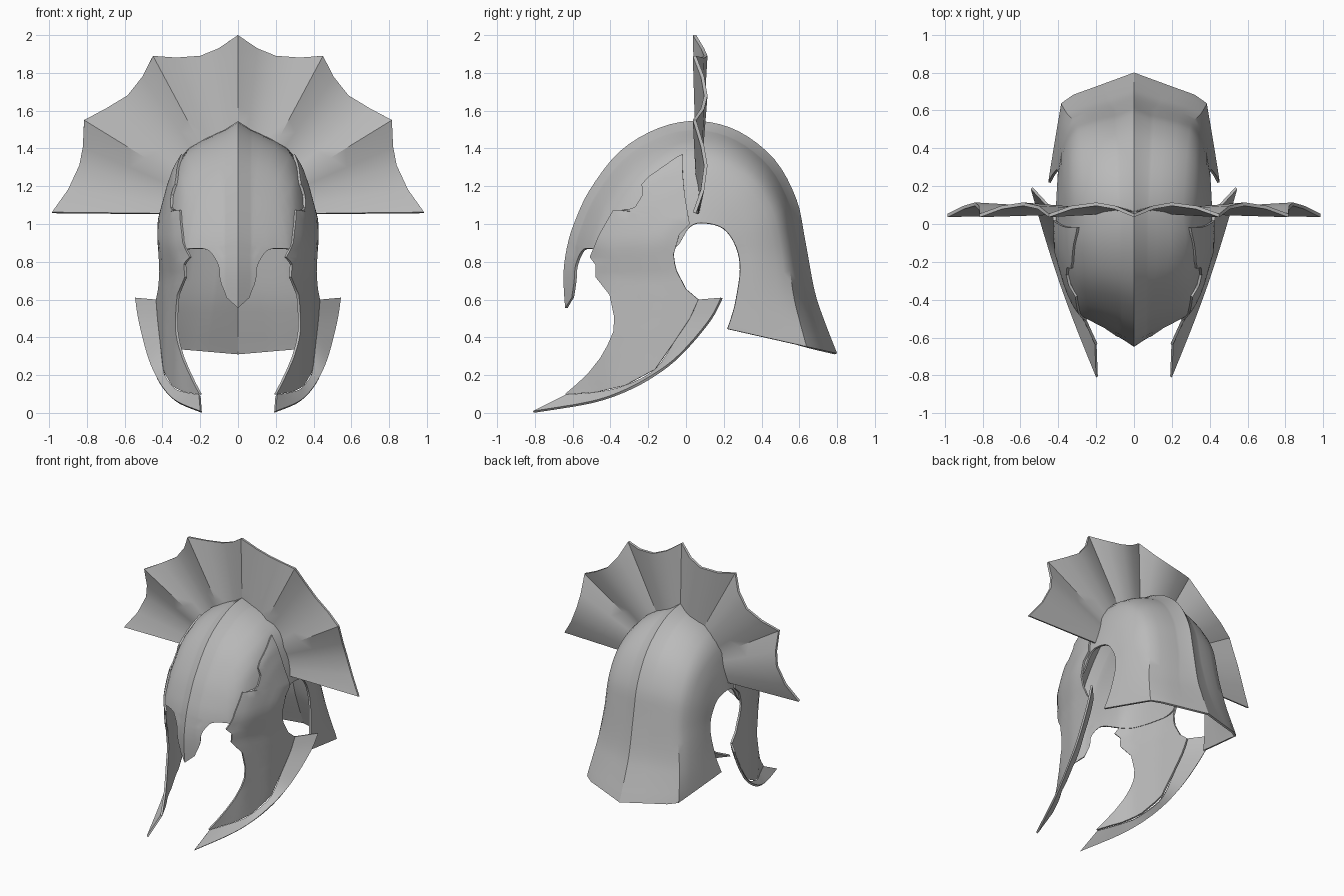
import bpy
import bmesh
import math
from mathutils import Vector

if "Cube" in bpy.data.objects:
    bpy.data.objects.remove(bpy.data.objects["Cube"])

steel = bpy.data.materials.new("steel_grey")
steel.use_nodes = True
GREY = (0.5, 0.5, 0.5, 1)
steel.diffuse_color = GREY
steel.node_tree.nodes["Principled BSDF"].inputs["Base Color"].default_value = GREY


def clamp(v):
    return max(0.0, min(1.0, v))


def interp(table, v):
    """Piecewise linear lookup in a sorted list of (key, value)."""
    if v <= table[0][0]:
        return table[0][1]
    for (a, p), (b, q) in zip(table, table[1:]):
        if v <= b:
            return p + (q - p) * (v - a) / max(b - a, 1e-9)
    return table[-1][1]


def resample(points, n, smooth):
    """Subdivide a path, optionally as a Catmull-Rom curve."""
    pts = [Vector(p) for p in points]
    out = []
    for i in range(len(pts) - 1):
        a, b = pts[i], pts[i + 1]
        p, q = pts[max(i - 1, 0)], pts[min(i + 2, len(pts) - 1)]
        for k in range(n):
            t = k / n
            v = a.lerp(b, t)
            if smooth:
                v = 0.5 * (2 * a + (b - p) * t + (2 * p - 5 * a + 4 * b - q) * t * t
                           + (3 * a - p - 3 * b + q) * t ** 3)
            out.append(v)
    return out + [pts[-1]]


def sheet(name, rows, axis, thickness, offset):
    """Plate from a grid of points facing along axis, mirrored and thickened."""
    bm = bmesh.new()
    grid = [[bm.verts.new(p) for p in row] for row in rows]
    for r, s in zip(grid, grid[1:]):
        for i in range(len(r) - 1):
            bm.faces.new((r[i], r[i + 1], s[i + 1], s[i]))
    bm.normal_update()
    if sum(f.normal.dot(axis) * f.calc_area() for f in bm.faces) < 0:
        bmesh.ops.reverse_faces(bm, faces=bm.faces[:])
    mesh = bpy.data.meshes.new(name)
    bm.to_mesh(mesh)
    bm.free()
    mesh.materials.append(steel)
    ob = bpy.data.objects.new(name, mesh)
    bpy.context.collection.objects.link(ob)
    bpy.ops.object.select_all(action="DESELECT")
    ob.select_set(True)
    bpy.context.view_layer.objects.active = ob
    mirror = ob.modifiers.new("mirror", "MIRROR")
    mirror.merge_threshold = 0.0005
    solid = ob.modifiers.new("thickness", "SOLIDIFY")
    solid.thickness = thickness
    solid.offset = offset
    for m in ("mirror", "thickness"):
        bpy.ops.object.modifier_apply(modifier=m)
    bpy.ops.object.shade_smooth_by_angle(angle=math.radians(32))
    return ob


# Dome ribs: centre line (y, z) paired with the opening edge (y, z)
ribs = resample([
    (-.64, .555, -.605, .61), (-.648, .68, -.592, .70), (-.645, .785, -.585, .78),
    (-.625, .90, -.55, .86), (-.59, 1.01, -.50, .87), (-.51, 1.18, -.40, .85),
    (-.35, 1.385, -.2, .85), (-.14, 1.51, -.06, .87), (.07, 1.545, .02, .985),
    (.28, 1.49, .1, 1.005), (.47, 1.34, .2, .975), (.585, 1.13, .265, .88),
    (.63, .92, .287, .76), (.68, .65, .265, .6), (.73, .495, .245, .52),
    (.80, .315, .22, .445)], 4, True)

# Profile lookups around the dome centre
MID = 0.85
arc = sorted((math.atan2(p[1] - MID, p[0]), math.hypot(p[0], p[1] - MID))
             for p in ribs if p[1] >= MID - 0.06)
front = sorted((p[1], -p[0]) for p in ribs if p[0] < 0 and p[1] < 1)
back = sorted((p[1], p[0]) for p in ribs if p[0] > 0 and p[1] < 1)


def ratio(y, z):
    """0 at the dome centre, 1 on the centre line."""
    if z >= MID:
        return math.hypot(y, z - MID) / interp(arc, math.atan2(z - MID, y))
    return abs(y) / interp(front if y < 0 else back, z)


# Half width by ratio: front and top, back, flared neck
FRONT = [(0, .415), (.25, .41), (.5, .365), (.65, .33), (.77, .28), (.86, .17), (.93, .07), (1, 0)]
BACK = [(0, .415), (.3, .415), (.6, .385), (.76, .345), (.84, .3), (.9, .2), (.94, .07), (1, 0)]
NECK = [(0, .46), (.3, .46), (.84, .38), (1, 0)]


def width(y, z):
    r = min(ratio(y, z), 1)
    w_back = clamp(math.cos(math.atan2(max(z - MID, 0), y))) if y > 0 else 0
    w = interp(FRONT, r) * (1 - w_back) + interp(BACK, r) * w_back
    w_neck = clamp((MID - z) / .48) if y > 0 else 0
    return w * (1 - w_neck) + interp(NECK, r) * w_neck


def dome_row(rib):
    m, e = Vector(rib[:2]), Vector(rib[2:])
    start = ratio(*e)
    ridge = max(.935, (start + 1) / 2)
    goals = [start + (ridge - start) * math.sin(k / 10 * math.pi / 2) for k in range(11)]
    row = []
    for g in goals:
        lo, hi = 0.0, 1.0
        for _ in range(24):
            t = (lo + hi) / 2
            lo, hi = (t, hi) if ratio(*e.lerp(m, t)) < g else (lo, t)
        p = e.lerp(m, lo)
        row.append((width(*p), p.x, p.y))
    return row + [(0, m.x, m.y)]


X = Vector((1, 0, 0))
sheet("dome", [dome_row(r) for r in ribs], X, 0.014, -1)

# Cheek plates: front edge (y, z) paired with back edge (y, z)
cheek = [(-.05, 1.355, -.02, 1.37), (-.2, 1.25, -.018, 1.28), (-.235, 1.21, -.013, 1.21),
         (-.23, 1.155, -.006, 1.15), (-.27, 1.09, .004, 1.09), (-.325, 1.07, .012, 1.04),
         (-.385, 1.075, .02, 1.0), (-.46, .945, -.035, .945), (-.51, .825, -.066, .84),
         (-.48, .785, -.06, .79), (-.48, .72, -.05, .75), (-.405, .625, 0, .655),
         (-.38, .505, .065, .6), (-.385, .43, .02, .50), (-.415, .36, -.06, .38),
         (-.455, .29, -.165, .23), (-.51, .22, -.325, .145), (-.57, .16, -.475, .11),
         (-.64, .1, -.635, .098)]
SIDE = [(-.64, .205), (-.52, .26), (-.4, .325), (-.2, .39), (.07, .435)]


def cheek_point(y, z):
    w = clamp((.92 - z) / .2)
    upper = width(y, max(z, MID)) + .014
    return (upper * (1 - w) + interp(SIDE, y) * w, y, z)


rows = []
for c in resample(cheek, 3, False):
    f, b = Vector(c[:2]), Vector(c[2:])
    rows.append([cheek_point(*f.lerp(b, k / 8)) for k in range(9)])
sheet("cheek_plates", rows, X, 0.014, -1)

# Flared rims along the lower edge of the cheek plates
outer = [(.185, .61), (.12, .49), (-.03, .315), (-.165, .21), (-.33, .12), (-.51, .06), (-.81, .01)]
rows = []
for c in resample([k[2:] + o for k, o in zip(cheek[12:], outer)], 4, True):
    a = Vector(cheek_point(c[0], c[1]))
    bulge = .02 * math.sin(math.pi * clamp((c[2] + .81) / .995))
    b = Vector((.2 + .347 * (c[2] + .81) + bulge, c[2], c[3]))
    rows.append([a.lerp(b, k / 3) for k in range(4)])
sheet("cheek_rims", rows, X, 0.014, -1)

# Pleated fan crest: each scallop runs between two tips
scallops = [(0, 2.0), (.1, 1.93), (.2, 1.89), (.33, 1.88), (.45, 1.89),
            (.505, 1.78), (.585, 1.68), (.7, 1.61), (.815, 1.55),
            (.82, 1.41), (.84, 1.31), (.9, 1.18), (.985, 1.06)]
rows = []
for i, (x, z) in enumerate(scallops):
    pleat = .045 + .06 * math.sin(math.pi * (i % 4) / 4)
    row = []
    for k in range(7):
        s = .4 + .1 * k
        amount = (s - .2) / .8
        row.append((x * s, .065 + (pleat - .065) * amount, 1.05 + (z - 1.05) * s))
    rows.append(row)
sheet("fan_crest", rows, Vector((0, -1, 0)), 0.018, 0)
